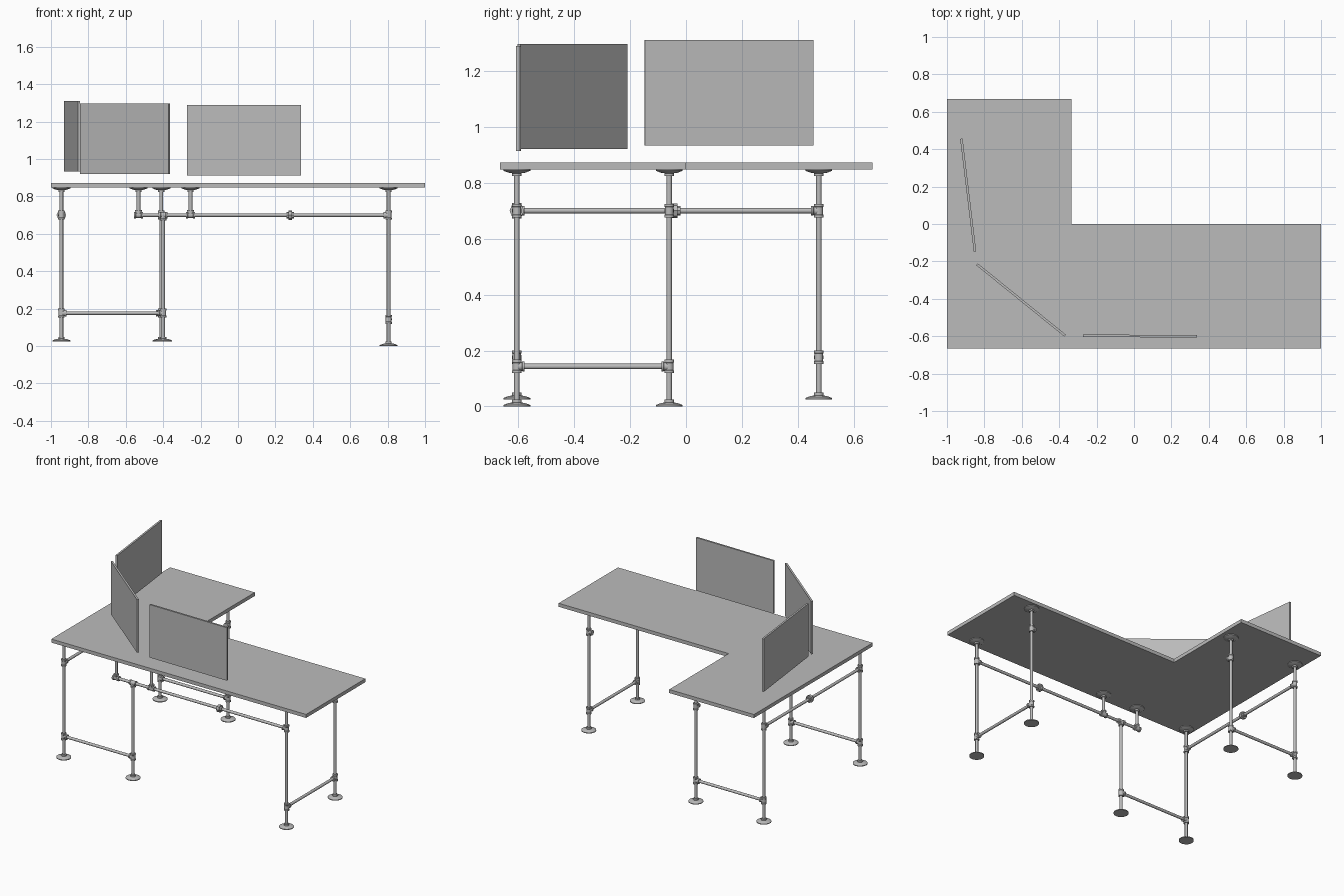
import bpy, bmesh, math
from mathutils import Vector

if "Cube" in bpy.data.objects:
    bpy.data.objects.remove(bpy.data.objects["Cube"])

grey = bpy.data.materials.new("plain grey")
grey.diffuse_color = (0.5, 0.5, 0.5, 1)
grey.use_nodes = True
grey.node_tree.nodes["Principled BSDF"].inputs["Base Color"].default_value = grey.diffuse_color

PIPE, FIT = 0.0098, 0.0155
TOP, UNDER = 0.873, 0.848
BEAM = 0.70


def finish(name, bm, smooth=False):
    bmesh.ops.recalc_face_normals(bm, faces=bm.faces)
    me = bpy.data.meshes.new(name)
    bm.to_mesh(me)
    bm.free()
    ob = bpy.data.objects.new(name, me)
    bpy.context.collection.objects.link(ob)
    me.materials.append(grey)
    if smooth:
        bpy.ops.object.select_all(action='DESELECT')
        ob.select_set(True)
        bpy.context.view_layer.objects.active = ob
        bpy.ops.object.shade_smooth_by_angle(angle=math.radians(35))
    return ob


def lathe(name, profile, base, axis, sides=24):
    """Revolve (radius, height) points around an axis starting at base."""
    bm = bmesh.new()
    turn = Vector((0, 0, 1)).rotation_difference(Vector(axis))
    rings = []
    for r, h in profile:
        rings.append([bm.verts.new(Vector(base) + turn @ Vector(
            (r * math.cos(2 * math.pi * i / sides), r * math.sin(2 * math.pi * i / sides), h)))
            for i in range(sides)])
    for a, b in zip(rings, rings[1:]):
        for i in range(sides):
            j = (i + 1) % sides
            bm.faces.new((a[i], a[j], b[j], b[i]))
    bm.faces.new(rings[0])
    bm.faces.new(rings[-1])
    return finish(name, bm, True)


def rod(name, a, b, r=PIPE):
    d = Vector(b) - Vector(a)
    return lathe(name, [(r, 0), (r, d.length)], a, d.normalized())


def flange(name, p, up):
    lathe(name, [(0.048, 0), (0.048, 0.005), (0.03, 0.012), (0.017, 0.014), (0.017, 0.024)],
          p, (0, 0, up))


def tee(name, p, out, run=(0, 0, 1), half=0.024):
    """Pipe fitting: a sleeve with raised rims along run and one side outlet."""
    p, run, out = Vector(p), Vector(run), Vector(out)
    rim = FIT + 0.002
    lathe(name + "_sleeve", [(rim, 0), (rim, 0.009), (FIT, 0.011), (FIT, 2 * half - 0.011),
                             (rim, 2 * half - 0.009), (rim, 2 * half)], p - run * half, run)
    lathe(name + "_outlet", [(FIT, 0), (FIT, 0.018), (rim, 0.02), (rim, 0.028)], p, out)


def union(name, p, axis):
    p, axis = Vector(p), Vector(axis)
    lathe(name, [(0.017, 0), (0.017, 0.011), (0.026, 0.011), (0.026, 0.03),
                 (0.017, 0.03), (0.017, 0.041)], p - axis * 0.0205, axis, 8)


# L-shaped desktop
bm = bmesh.new()
outline = [(-1, -0.665), (1, -0.665), (1, 0), (-0.335, 0), (-0.335, 0.667), (-1, 0.667)]
face = bm.faces.new([bm.verts.new((x, y, UNDER)) for x, y in outline])
ext = bmesh.ops.extrude_face_region(bm, geom=[face])
bmesh.ops.translate(bm, vec=(0, 0, TOP - UNDER),
                    verts=[v for v in ext["geom"] if isinstance(v, bmesh.types.BMVert)])
finish("desktop", bm)

# Legs: name, x, y, floor height, top height, height of the low brace,
# direction of the low brace, direction of the upper outlet
legs = [
    ("right_front_leg", 0.805, -0.605, 0, UNDER, 0.143, (0, 1, 0), (-1, 0, 0)),
    ("right_back_leg", 0.805, -0.06, 0, UNDER, 0.143, (0, -1, 0), (-1, 0, 0)),
    ("left_front_leg", -0.944, -0.605, 0.025, UNDER, 0.176, (1, 0, 0), (0, 1, 0)),
    ("left_inner_leg", -0.40, -0.605, 0.025, BEAM, 0.176, (-1, 0, 0), None),
    ("back_inner_leg", -0.41, 0.475, 0.025, UNDER, 0.176, (-1, 0, 0), (0, -1, 0)),
    ("back_left_leg", -0.944, 0.475, 0.025, UNDER, 0.176, (1, 0, 0), (0, -1, 0)),
]
for name, x, y, lo, hi, low, brace, upper in legs:
    rod(name, (x, y, lo + 0.004), (x, y, hi - 0.002))
    flange(name + "_foot", (x, y, lo), 1)
    tee(name + "_low_tee", (x, y, low), brace)
    if upper:
        flange(name + "_top_flange", (x, y, hi), -1)
        tee(name + "_top_tee", (x, y, BEAM), upper)

# Low braces
rod("right_low_brace", (0.805, -0.605, 0.143), (0.805, -0.06, 0.143))
rod("front_low_brace", (-0.944, -0.605, 0.176), (-0.40, -0.605, 0.176))
rod("back_low_brace", (-0.944, 0.475, 0.176), (-0.41, 0.475, 0.176))

# Upper beams with unions
rod("front_beam", (-0.532, -0.605, BEAM), (0.805, -0.605, BEAM))
union("front_beam_union", (0.28, -0.605, BEAM), (1, 0, 0))
rod("left_beam", (-0.944, -0.605, BEAM), (-0.944, 0.475, BEAM))
union("left_beam_union", (-0.944, -0.04, BEAM), (0, 1, 0))

# Beam fittings and short posts to the desktop
tee("inner_leg_beam_tee", (-0.40, -0.605, BEAM), (0, 0, -1), (1, 0, 0))
for name, x in (("left_short_post", -0.532), ("right_short_post", -0.254)):
    rod(name, (x, -0.605, BEAM), (x, -0.605, UNDER - 0.002))
    flange(name + "_flange", (x, -0.605, UNDER), -1)
    tee(name + "_tee", (x, -0.605, BEAM), (0, 0, 1), (1, 0, 0))


# Upright screens
def screen(name, a, b, z0, z1, t=0.013):
    a, b = Vector(a), Vector(b)
    n = Vector((-(b - a).y, (b - a).x)).normalized() * t / 2
    bm = bmesh.new()
    f = bm.faces.new([bm.verts.new((p.x, p.y, z0)) for p in (a + n, a - n, b - n, b + n)])
    e = bmesh.ops.extrude_face_region(bm, geom=[f])
    bmesh.ops.translate(bm, vec=(0, 0, z1 - z0),
                        verts=[v for v in e["geom"] if isinstance(v, bmesh.types.BMVert)])
    finish(name, bm)


screen("front_screen", (-0.272, -0.597), (0.338, -0.601), 0.913, 1.289)
screen("corner_screen", (-0.84, -0.215), (-0.368, -0.597), 0.921, 1.297)
screen("left_screen", (-0.923, 0.456), (-0.85, -0.148), 0.934, 1.310)
